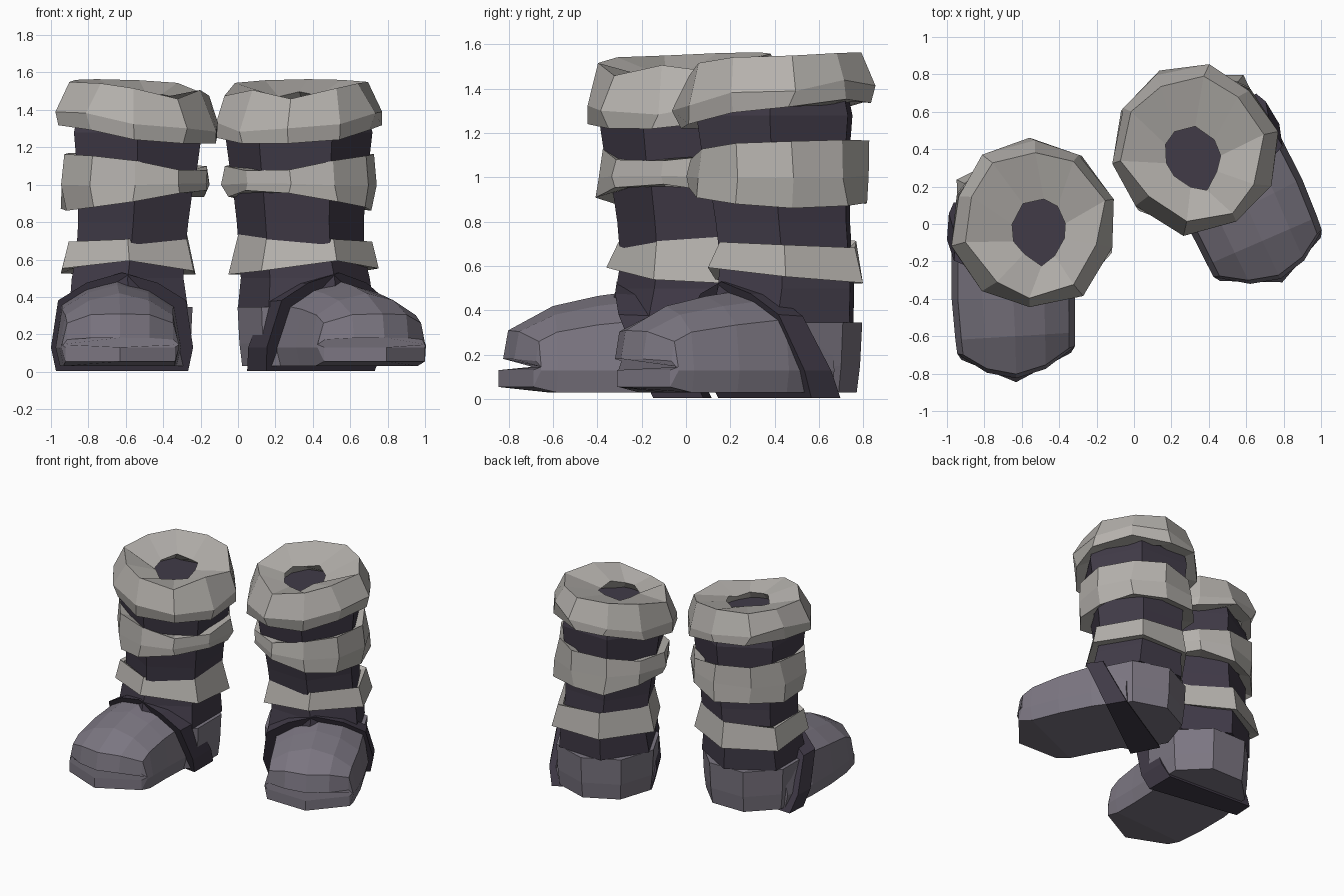
import bpy, bmesh, math, random
from mathutils import Vector, Matrix

if "Cube" in bpy.data.objects:
    bpy.data.objects.remove(bpy.data.objects["Cube"])


def material(name, rgb):
    m = bpy.data.materials.new(name)
    m.diffuse_color = (*rgb, 1)
    m.use_nodes = True
    m.node_tree.nodes["Principled BSDF"].inputs["Base Color"].default_value = m.diffuse_color
    return m


FUR = material("pale fur", (0.46, 0.44, 0.415))
HIDE = material("grey hide", (0.20, 0.182, 0.222))
DARK = material("dark leather", (0.052, 0.043, 0.064))


def loft(name, rings, mat, place, closed=False):
    """Skin a list of point rings; closed joins last ring to first, else both ends are capped."""
    bm = bmesh.new()
    vs = [[bm.verts.new(place @ Vector(p)) for p in r] for r in rings]
    n = len(rings[0])
    for k in range(len(vs) if closed else len(vs) - 1):
        a, b = vs[k], vs[(k + 1) % len(vs)]
        for i in range(n):
            j = (i + 1) % n
            bm.faces.new((a[i], a[j], b[j], b[i]))
    if not closed:
        bm.faces.new(vs[0])
        bm.faces.new(vs[-1])
    bmesh.ops.recalc_face_normals(bm, faces=bm.faces[:])
    me = bpy.data.meshes.new(name)
    bm.to_mesh(me)
    bm.free()
    me.materials.append(mat)
    ob = bpy.data.objects.new(name, me)
    bpy.context.collection.objects.link(ob)
    return ob


def ring(cx, cy, r, z, n, turn=0.0, sx=1.0):
    """Level polygon with a corner at the front, turned by a fraction of a side."""
    out = []
    for i in range(n):
        a = -math.pi / 2 + 2 * math.pi * (i + turn) / n
        out.append((cx + r * sx * math.cos(a), cy + r * math.sin(a), z))
    return out


def fur_band(name, centre, profile, n, warp, jitter, place, seed, sx=1.0):
    """Ragged fur ring: lofted closed profile, warped in height, slightly jittered."""
    rnd = random.Random(seed)
    rings = []
    for r, z, dx, dy in profile:
        pts = []
        for x, y, zz in ring(centre[0] + dx, centre[1] + dy, r, z, n, 0, sx):
            zz = warp(x - centre[0], y - centre[1], zz)
            pts.append((x + rnd.uniform(-jitter, jitter), y + rnd.uniform(-jitter, jitter),
                        zz + rnd.uniform(-jitter, jitter)))
        rings.append(pts)
    loft(name, rings, FUR, place, closed=True)


def section(y, xc, w, h, z0=0.03, lean=0.0, skew=0.0, bow=0.0, side=.72):
    """Upright cross-section of the foot; bow sweeps the sides back."""
    shape = [(-.93, z0), (-1, .13), (-.9, side * h), (-.5, (side + 1) / 2 * h + .02), (0, h),
             (.5, (side + 1) / 2 * h + .02), (.9, side * h), (1, .13), (.93, z0), (0, z0)]
    return [(xc + w * u, y + lean * z + skew * u + bow * u * u, z) for u, z in shape]


def boot(side, place):
    # Leather shaft, leaning slightly, hexagonal
    shaft = [(-.585, .01, .365, .345), (-.59, .03, .345, .50), (-.575, .04, .335, .62),
             (-.56, .03, .34, .80), (-.55, .02, .355, .97), (-.54, .005, .37, 1.08),
             (-.535, .0, .395, 1.28), (-.535, .0, .37, 1.39)]
    loft(side + "_shaft", [ring(x, y, r, z, 6) for x, y, r, z in shaft], DARK, place)

    # Boxy toe with a bowed upright front, and the rest of the foot
    front = section(-.855, -.63, .315, .31, .055, .17, .02, .16, .84)
    tip = [(x, y - max(0, .15 * (z - .16)), .15 + (z - .15) * .2) for x, y, z in front]
    loft(side + "_foot", [tip, front,
                          section(-.60, -.635, .32, .42, .03, .0, .02),
                          section(-.40, -.645, .33, .465),
                          section(-.15, -.64, .335, .50),
                          section(.10, -.61, .325, .38)], HIDE, place)

    # Heel counter
    loft(side + "_heel", [ring(-.585, .005, .345, .03, 8, .5), ring(-.585, .005, .36, .15, 8, .5),
                          ring(-.585, .005, .37, .345, 8, .5)], HIDE, place)

    # Strap wrapped under and over the foot, leaning forward at the top
    loft(side + "_strap", [section(-.09, -.62, .38, .53, 0.005, -.42, -.06),
                           section(.10, -.615, .375, .52, 0.005, -.5, -.02)], DARK, place)

    # Lower fur band, flared downwards, lifted at the front
    fur_band(side + "_lower_fur", (-.59, .035),
             [(.31, .69, 0, 0), (.345, .705, 0, 0), (.385, .52, 0, 0), (.31, .55, 0, 0)], 6,
             lambda x, y, z: z + (.08 * (y / .38) ** 2 if y < 0 and z < .6 else 0)
             + (.06 * x if z > .6 else 0),
             .012, place, 3, 1.08)

    # Middle fur band, tall outside and pinched on the inner side
    fur_band(side + "_middle_fur", (-.55, .02),
             [(.33, 1.14, 0, 0), (.40, 1.165, 0, 0), (.42, 1.0, 0, 0), (.415, .87, 0, 0),
              (.32, .90, 0, 0)], 10,
             lambda x, y, z: 1.02 + (z - 1.02) * (.74 - .72 * x + .2 * y),
             .016, place, 8, .97)

    # Top cuff with a small opening, dark inside
    fur_band(side + "_fur_cuff", (-.535, .005),
             [(.34, 1.31, 0, 0), (.445, 1.29, 0, 0), (.465, 1.36, 0, 0), (.39, 1.53, 0, 0),
              (.165, 1.47, .03, -.05)], 10,
             lambda x, y, z: z - .11 * x + .07 * y,
             .025, place, 12, .96)


# Second boot: mirrored copy turned outwards and set further back
boot("left", Matrix.Identity(4))
boot("right", Matrix.Translation((.318, .345, 0)) @ Matrix.Rotation(math.radians(27), 4, 'Z')
     @ Matrix.Diagonal((-1, 1, 1, 1)) @ Matrix.Translation((.505, .045, 0)))
